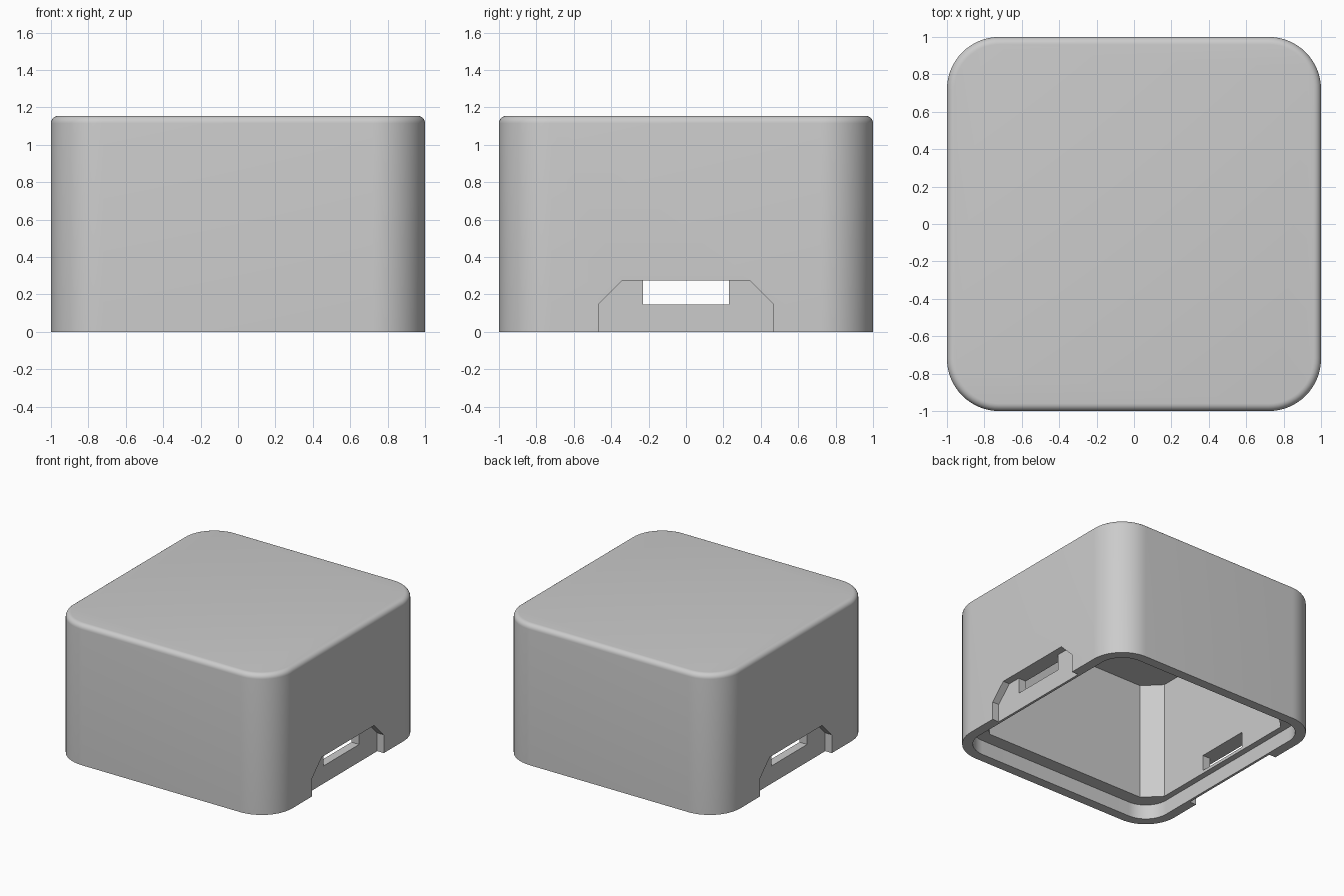
import bpy
import bmesh
from math import sin, cos, pi, radians

if "Cube" in bpy.data.objects:
    bpy.data.objects.remove(bpy.data.objects["Cube"], do_unlink=True)

HEIGHT = 1.155
CORNER = 0.28
FILLET = 0.04
LIP = 0.08        # thickness of the rim around the bottom rebate
STEP = 0.12       # height of the rebate
RECESS = 0.06     # depth of the side recesses

grey = bpy.data.materials.new("light grey plastic")
grey.use_nodes = True
colour = (0.6, 0.6, 0.6, 1)
grey.diffuse_color = colour
grey.node_tree.nodes["Principled BSDF"].inputs["Base Color"].default_value = colour


def rounded_square(inset, z, steps=16):
    """Outline of the body, moved inwards by inset, at height z."""
    radius = CORNER - inset
    core = 1 - CORNER
    points = []
    for quarter, (sx, sy) in enumerate([(1, 1), (-1, 1), (-1, -1), (1, -1)]):
        for i in range(steps + 1):
            a = (quarter + i / steps) * pi / 2
            points.append((sx * core + radius * cos(a), sy * core + radius * sin(a), z))
    return points


def loft(name, rings):
    """Closed solid through a stack of matching outlines."""
    bm = bmesh.new()
    loops = [[bm.verts.new(p) for p in ring] for ring in rings]
    n = len(loops[0])
    for low, high in zip(loops, loops[1:]):
        for i in range(n):
            j = (i + 1) % n
            bm.faces.new((low[i], low[j], high[j], high[i]))
    bm.faces.new(loops[0][::-1])
    bm.faces.new(loops[-1])
    bmesh.ops.recalc_face_normals(bm, faces=bm.faces)
    mesh = bpy.data.meshes.new(name)
    bm.to_mesh(mesh)
    bm.free()
    mesh.materials.append(grey)
    obj = bpy.data.objects.new(name, mesh)
    bpy.context.collection.objects.link(obj)
    return obj


def side_prism(name, outline, x0, x1):
    """Outline in y and z, extruded along x."""
    return loft(name, [[(x, y, z) for y, z in outline] for x in (x0, x1)])


def cut(body, cutter):
    cutter.hide_render = True
    mod = body.modifiers.new("cut", "BOOLEAN")
    mod.operation = "DIFFERENCE"
    mod.solver = "EXACT"
    mod.object = cutter
    bpy.context.view_layer.objects.active = body
    bpy.ops.object.modifier_apply(modifier=mod.name)
    bpy.data.objects.remove(cutter, do_unlink=True)


# Body with rounded corners and a filleted top edge
rings = [rounded_square(0, 0)]
for k in range(7):
    a = k / 6 * pi / 2
    rings.append(rounded_square(FILLET * (1 - cos(a)), HEIGHT - FILLET + FILLET * sin(a)))
body = loft("case_cover", rings)

# Rebate around the open bottom
cut(body, loft("rebate_cutter", [rounded_square(LIP, -0.1), rounded_square(LIP, STEP)]))

# Cavity with chamfered corners
w, d, c = 0.87, 0.81, 0.13
octagon = [(w, d - c), (w - c, d), (c - w, d), (-w, d - c),
           (-w, c - d), (c - w, -d), (w - c, -d), (w, c - d)]
cut(body, loft("cavity_cutter", [[(x, y, z) for x, y in octagon] for z in (0.05, 1.09)]))

# Recess and connector window on both sides
top = 0.275
recess = [(-0.465, -0.1), (0.465, -0.1), (0.465, 0.15),
          (0.34, top), (-0.34, top), (-0.465, 0.15)]
window = [(-0.23, 0.145), (0.23, 0.145), (0.23, top), (-0.23, top)]
for side in (-1, 1):
    cut(body, side_prism("recess_cutter", recess, side * (1 - RECESS), side * 1.2))
    cut(body, side_prism("window_cutter", window, side * 0.7, side * 1.1))

# Smooth the rounded surfaces, keep the edges sharp
bpy.ops.object.select_all(action="DESELECT")
body.select_set(True)
bpy.context.view_layer.objects.active = body
bpy.ops.object.shade_smooth_by_angle(angle=radians(30))
